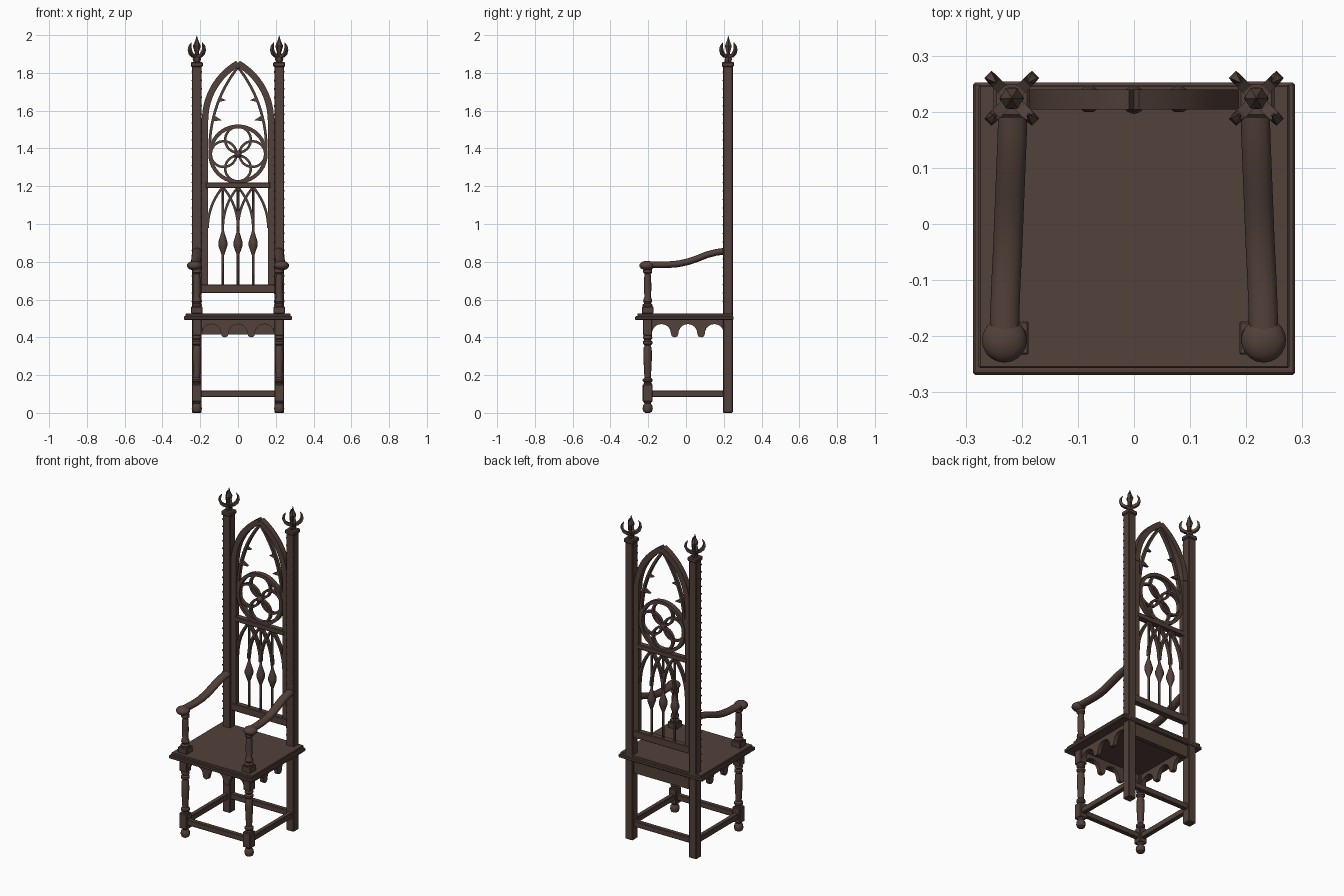
import bpy, bmesh, math
from mathutils import Vector

if "Cube" in bpy.data.objects:
    bpy.data.objects.remove(bpy.data.objects["Cube"])

wood = bpy.data.materials.new("dark walnut")
wood.diffuse_color = (0.085, 0.052, 0.042, 1)
wood.use_nodes = True
wood.node_tree.nodes["Principled BSDF"].inputs["Base Color"].default_value = wood.diffuse_color
X, Y = Vector((1, 0, 0)), Vector((0, 1, 0))


def finish(name, bm, smooth=None):
    bmesh.ops.recalc_face_normals(bm, faces=bm.faces)
    me = bpy.data.meshes.new(name)
    bm.to_mesh(me)
    bm.free()
    me.materials.append(wood)
    if smooth:
        me.polygons.foreach_set("use_smooth", [True] * len(me.polygons))
        me.set_sharp_from_angle(angle=math.radians(smooth))
    ob = bpy.data.objects.new(name, me)
    bpy.context.collection.objects.link(ob)
    return ob


def box(name, lo, hi, bevel=0.0):
    bm = bmesh.new()
    bmesh.ops.create_cube(bm, size=1)
    for v in bm.verts:
        v.co = Vector([lo[i] + (hi[i] - lo[i]) * (v.co[i] + 0.5) for i in range(3)])
    if bevel:
        bmesh.ops.bevel(bm, geom=bm.edges[:], offset=bevel, segments=1, affect='EDGES')
    return finish(name, bm)


def lathe(name, profile, x, y, n=16, smooth=35):
    bm = bmesh.new()
    rings = [[bm.verts.new((x + r * math.cos(2 * math.pi * k / n),
                            y + r * math.sin(2 * math.pi * k / n), z)) for k in range(n)]
             for r, z in profile]
    for a, b in zip(rings, rings[1:]):
        for k in range(n):
            bm.faces.new((a[k], a[(k + 1) % n], b[(k + 1) % n], b[k]))
    bm.faces.new(rings[0])
    bm.faces.new(rings[-1])
    bmesh.ops.remove_doubles(bm, verts=bm.verts, dist=1e-5)
    return finish(name, bm, smooth)


def sweep(name, pts, section, side, closed=False, scale=None, smooth=30):
    """Sweep a section (offset along side, offset across path) along a path."""
    bm = bmesh.new()
    pts = [Vector(p) for p in pts]
    n, m, rings = len(pts), len(section), []
    for i, p in enumerate(pts):
        a = pts[i - 1] if (i or closed) else p
        b = pts[(i + 1) % n] if (i < n - 1 or closed) else p
        across = side.cross(b - a).normalized()
        s = scale[i] if scale else 1
        rings.append([bm.verts.new(p + side * u * s + across * v * s) for u, v in section])
    for i in range(n if closed else n - 1):
        a, b = rings[i], rings[(i + 1) % n]
        for k in range(m):
            bm.faces.new((a[k], a[(k + 1) % m], b[(k + 1) % m], b[k]))
    if not closed:
        bm.faces.new(rings[0])
        bm.faces.new(rings[-1])
    return finish(name, bm, smooth)


def rect(depth, width):
    d, w = depth / 2, width / 2
    return [(-d, -w), (d, -w), (d, w), (-d, w)]


def plate(name, outline, place, thick):
    bm = bmesh.new()
    f = bm.faces.new([bm.verts.new(place(u, z)) for u, z in outline])
    r = bmesh.ops.extrude_face_region(bm, geom=[f])
    bmesh.ops.translate(bm, vec=thick, verts=[v for v in r["geom"] if isinstance(v, bmesh.types.BMVert)])
    return finish(name, bm)


def half_arch(x0, z0, x1, z1, n=14):
    """Arc that starts vertical at (x0, z0) and ends at (x1, z1)."""
    dx, dz = x1 - x0, z1 - z0
    R = (dx * dx + dz * dz) / (2 * abs(dx))
    s, end = math.copysign(1, dx), math.asin(dz / R)
    return [(x0 + s * R * (1 - math.cos(end * k / n)), BY, z0 + R * math.sin(end * k / n))
            for k in range(n + 1)]


PX, BY, FY = 0.218, 0.222, -0.203   # post x, back y, front leg y

# seat: wide lower moulding and upper board
box("seat_moulding", (-0.287, -0.269, 0.492), (0.287, 0.252, 0.512), 0.004)
box("seat_board", (-0.277, -0.257, 0.510), (0.277, 0.248, 0.527), 0.003)

# scalloped aprons with pendants, plain back apron
def scallops(half):
    pts = [(half, 0.495), (-half, 0.495)]
    for c in (-0.14, 0, 0.14):
        pts += [(c - 0.05 * math.cos(math.pi * k / 12), 0.42 + 0.05 * math.sin(math.pi * k / 12))
                for k in range(13)]
        if c < 0.1:
            pts += [(c + 0.055, 0.405), (c + 0.07, 0.40), (c + 0.085, 0.405)]
    return pts

plate("front_apron", scallops(0.195), lambda u, z: (u, FY - 0.012, z), (0, 0.024, 0))
for s in (-1, 1):
    plate("side_apron", scallops(0.195), lambda u, z: (s * PX - 0.012, u + 0.01, z), (0.024, 0, 0))
box("back_apron", (-0.2, BY - 0.014, 0.415), (0.2, BY + 0.014, 0.495))

# stretchers
for y in (FY, BY):
    box("cross_stretcher", (-PX, y - 0.014, 0.083), (PX, y + 0.014, 0.118), 0.003)

leg_profile = [(0.012, 0), (0.022, 0.006), (0.027, 0.022), (0.024, 0.04), (0.016, 0.05), (0.022, 0.058),
               (0.022, 0.155), (0.018, 0.16), (0.026, 0.168), (0.026, 0.178), (0.017, 0.187),
               (0.019, 0.22), (0.023, 0.30), (0.021, 0.345), (0.016, 0.358), (0.025, 0.366),
               (0.025, 0.378), (0.017, 0.386), (0.025, 0.395), (0.022, 0.41), (0.022, 0.49)]
arm_post_profile = [(0.025, 0.56), (0.027, 0.572), (0.018, 0.58), (0.024, 0.59), (0.022, 0.602),
                    (0.017, 0.612), (0.020, 0.66), (0.018, 0.72), (0.016, 0.735), (0.024, 0.743),
                    (0.024, 0.755), (0.018, 0.775)]
spire_profile = [(0.016, 1.855), (0.022, 1.872), (0.020, 1.885), (0.010, 1.905), (0.021, 1.942),
                 (0.008, 1.972), (0, 2.0)]
oval = [(0.026 * math.cos(2 * math.pi * k / 14), 0.018 * math.sin(2 * math.pi * k / 14)) for k in range(14)]

for s in (-1, 1):
    x = s * PX
    box("side_stretcher", (x - 0.014, FY, 0.083), (x + 0.014, BY, 0.118), 0.003)

    # turned front leg with square blocks
    lathe("front_leg", leg_profile, x, FY)
    box("front_leg_lower_block", (x - 0.026, FY - 0.026, 0.058), (x + 0.026, FY + 0.026, 0.152), 0.004)
    box("front_leg_upper_block", (x - 0.024, FY - 0.024, 0.41), (x + 0.024, FY + 0.024, 0.495), 0.003)

    # arm support, arm rest and rounded hand knob
    box("arm_post_block", (x - 0.03, FY - 0.03, 0.525), (x + 0.03, FY + 0.03, 0.562), 0.003)
    lathe("arm_post", arm_post_profile, x, FY)
    path = [(0.216, 0.21, 0.857), (0.217, 0.16, 0.85), (0.219, 0.11, 0.837), (0.221, 0.06, 0.817),
            (0.223, 0.01, 0.80), (0.225, -0.04, 0.789), (0.228, -0.1, 0.784), (0.23, -0.15, 0.784),
            (0.231, -0.2, 0.784)]
    sweep("arm_rest", [(s * a, b, c) for a, b, c in path], oval, X, smooth=50)
    lathe("arm_knob", [(0.04 * math.sin(math.pi * k / 10), 0.78 - 0.025 * math.cos(math.pi * k / 10))
                       for k in range(11)], s * 0.231, -0.207, 20, 60)

    # tall back post with cap
    box("back_post", (x - 0.026, BY - 0.026, 0), (x + 0.026, BY + 0.026, 1.835), 0.004)
    box("post_cap", (x - 0.032, BY - 0.032, 1.832), (x + 0.032, BY + 0.032, 1.858), 0.005)

    # row of small studs on the front corners of the post
    bm = bmesh.new()
    for i in range(28):
        for c in (-0.0235, 0.0235):
            r = bmesh.ops.create_icosphere(bm, subdivisions=1, radius=0.006)
            bmesh.ops.translate(bm, vec=(x + c, BY - 0.0235, 0.59 + i * 0.045), verts=r["verts"])
    finish("post_studs", bm)

    # finial: faceted spire with four curled hooks
    lathe("finial_spire", spire_profile, x, BY + 0.002, 6, None)
    for q in range(4):
        a = math.pi / 4 + q * math.pi / 2
        d, side = Vector((math.cos(a), math.sin(a), 0)), Vector((-math.sin(a), math.cos(a), 0))
        hook = [(0.004, 1.888), (0.026, 1.889), (0.044, 1.902), (0.053, 1.922), (0.051, 1.942), (0.041, 1.96)]
        sweep("finial_hook", [Vector((x, BY + 0.002, z)) + d * r for r, z in hook],
              rect(0.02, 0.016), side, scale=[1, 1, 1, 0.9, 0.65, 0.15], smooth=None)

    # back stile and half of the big pointed arch
    box("back_stile", (min(s * 0.158, s * 0.2), BY - 0.015, 0.64), (max(s * 0.158, s * 0.2), BY + 0.015, 1.56))
    sweep("outer_arch", half_arch(s * 0.174, 1.55, 0, 1.85), rect(0.036, 0.034), Y)
    sweep("inner_arch", half_arch(s * 0.15, 1.40, 0, 1.83), rect(0.022, 0.014), Y)
    # pointed cusps inside the arch
    for cusp in ([(0.100, 1.672), (0.063, 1.655), (0.104, 1.645)], [(0.126, 1.575), (0.085, 1.548), (0.134, 1.545)]):
        plate("arch_cusp", [(s * u, z) for u, z in cusp], lambda u, z: (u, BY - 0.008, z), (0, 0.016, 0))

# back rails
box("lower_back_rail", (-0.2, BY - 0.018, 0.635), (0.2, BY + 0.018, 0.68), 0.003)
box("upper_back_rail", (-0.17, BY - 0.018, 1.19), (0.17, BY + 0.018, 1.22), 0.003)

# rose: outer ring and four overlapping foils
def ring(name, cx, cz, r, width, depth):
    pts = [(cx + r * math.cos(2 * math.pi * k / 40), BY, cz + r * math.sin(2 * math.pi * k / 40))
           for k in range(40)]
    sweep(name, pts, rect(depth, width), Y, closed=True)

RZ = 1.37
ring("rose_ring", 0, RZ, 0.147, 0.02, 0.03)
for k in range(4):
    ring("rose_foil", 0.076 * math.cos(k * math.pi / 2), RZ + 0.076 * math.sin(k * math.pi / 2), 0.068, 0.013, 0.02)

# bosses at rose centre and arch apex
for name, z, r in (("rose_boss", RZ, 0.02), ("apex_boss", 1.835, 0.016)):
    bm = bmesh.new()
    bmesh.ops.create_icosphere(bm, subdivisions=2, radius=r)
    bmesh.ops.translate(bm, vec=(0, BY - 0.006, z), verts=bm.verts)
    finish(name, bm, 60)

# spindles with a swelling, and interlaced lancet arches above
for x in (-0.08, 0, 0.08):
    lathe("back_spindle", [(0.007, 0.67), (0.007, 0.835), (0.010, 0.845), (0.024, 0.885), (0.024, 0.905),
                           (0.010, 0.95), (0.007, 0.96), (0.007, 1.20)], x, BY, 10)
    for s in (-1, 1):
        sweep("lancet_arch", half_arch(x + s * 0.08, 0.98, x, 1.195, 10), rect(0.022, 0.013), Y)
